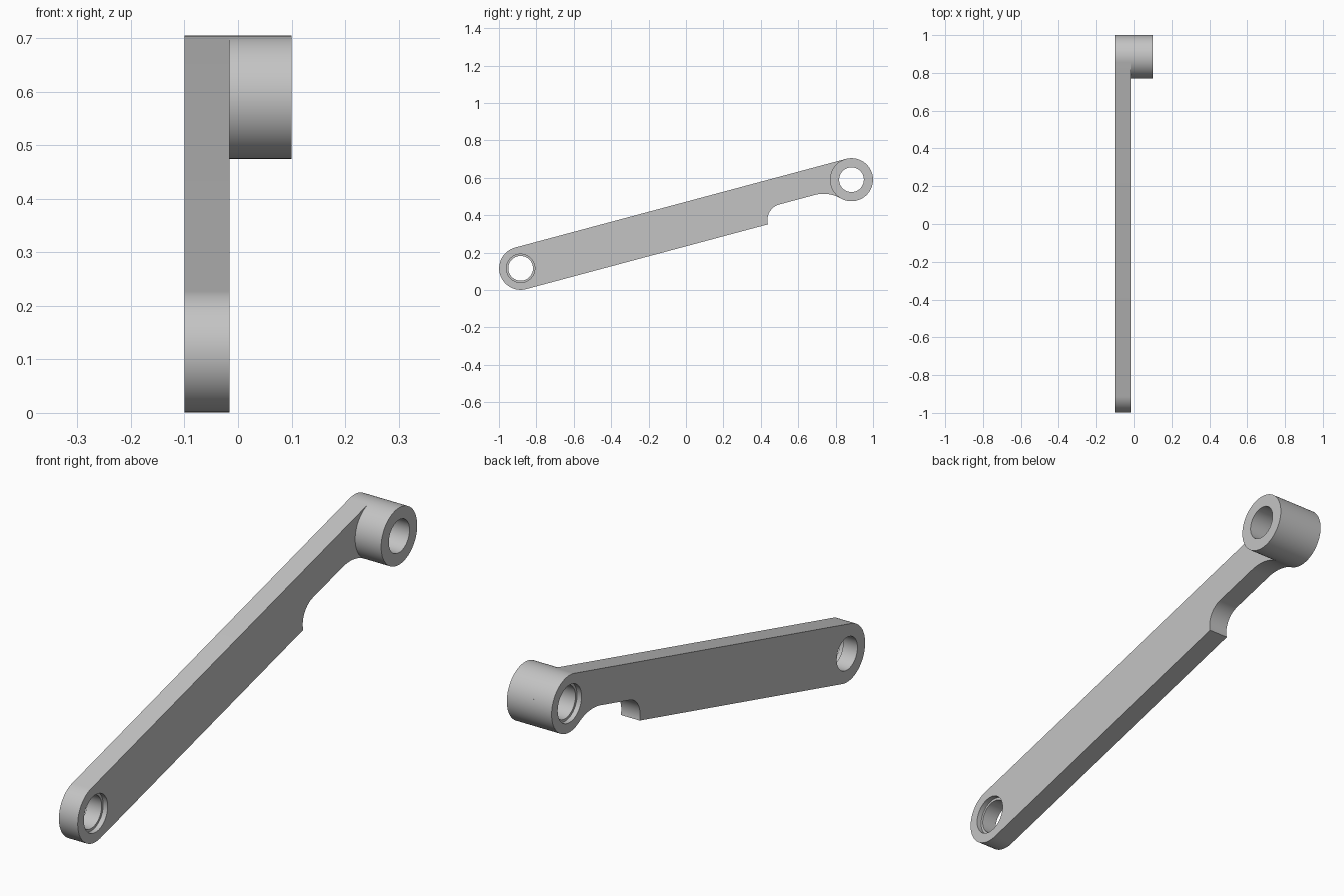
import bpy
import bmesh
from math import radians, pi, cos, sin
from mathutils import Matrix, Vector

cube = bpy.data.objects.get("Cube")
if cube:
    bpy.data.objects.remove(cube, do_unlink=True)

# Main sizes: u runs along the arm, v across it
LENGTH, RADIUS, TILT = 1.831, 0.115, radians(15)
BACK, FACE, BOSS_END = -0.10, -0.016, 0.10
BORE, RECESS, RECESS_DEPTH = 0.066, 0.076, 0.02
PIVOT = Vector((0, -0.884, 0.116))
PLACE = Matrix.Translation(PIVOT) @ Matrix.Rotation(TILT, 4, 'X')

grey = bpy.data.materials.new("plain grey")
grey.use_nodes = True
grey.diffuse_color = (0.55, 0.55, 0.55, 1)
grey.node_tree.nodes["Principled BSDF"].inputs["Base Color"].default_value = grey.diffuse_color


def arc(u, v, r, start, end, steps):
    """Points on an arc, angles in degrees."""
    angles = [radians(start + (end - start) * i / steps) for i in range(steps + 1)]
    return [(u + r * cos(a), v + r * sin(a)) for a in angles]


def prism(name, outline, x0, x1):
    """Extrude a (u, v) outline from x0 to x1 and put it in place."""
    bm = bmesh.new()
    face = bm.faces.new([bm.verts.new((x0, u, v)) for u, v in outline])
    new = bmesh.ops.extrude_face_region(bm, geom=[face])["geom"]
    bmesh.ops.translate(bm, vec=(x1 - x0, 0, 0),
                        verts=[g for g in new if isinstance(g, bmesh.types.BMVert)])
    bmesh.ops.recalc_face_normals(bm, faces=bm.faces)
    bm.transform(PLACE)
    mesh = bpy.data.meshes.new(name)
    bm.to_mesh(mesh)
    bm.free()
    mesh.materials.append(grey)
    obj = bpy.data.objects.new(name, mesh)
    bpy.context.collection.objects.link(obj)
    return obj


def disc(name, u, r, x0, x1):
    return prism(name, arc(u, 0, r, 0, 360, 96)[:-1], x0, x1)


def cut(obj, u, r, x0, x1):
    """Drill a round hole and discard the cutter."""
    cutter = disc("hole_cutter", u, r, x0, x1)
    cutter.hide_render = True
    mod = obj.modifiers.new("hole", 'BOOLEAN')
    mod.operation, mod.solver, mod.object = 'DIFFERENCE', 'EXACT', cutter
    bpy.context.view_layer.objects.active = obj
    bpy.ops.object.modifier_apply(modifier=mod.name)
    bpy.data.objects.remove(cutter, do_unlink=True)


# Arm: rounded ends, a quarter-round notch and a fillet into the upper eye
NECK, FILLET = -0.028, 0.184
notch = RADIUS + NECK
outline = (arc(0, 0, RADIUS, 90, 270, 48)
           + arc(1.425, -RADIUS, notch, 180, 90, 20)
           + arc(1.62, NECK - FILLET, FILLET, 90, 45, 20)
           + arc(LENGTH, 0, RADIUS, 226, 450, 60))
arm = prism("arm", outline, BACK, FACE)

# Boss standing out from the upper eye
boss = disc("upper_boss", LENGTH, RADIUS, FACE, BOSS_END)

# Bores, with a shallow recess on opposite sides of the two eyes
for u in (0, LENGTH):
    cut(arm, u, BORE, BACK - 0.1, FACE + 0.1)
cut(arm, 0, RECESS, FACE - RECESS_DEPTH, FACE + 0.1)
cut(arm, LENGTH, RECESS, BACK - 0.1, BACK + RECESS_DEPTH)
cut(boss, LENGTH, BORE, FACE - 0.1, BOSS_END + 0.1)

# Smooth round walls, crisp edges
bpy.ops.object.select_all(action='DESELECT')
for obj in (arm, boss):
    obj.select_set(True)
bpy.context.view_layer.objects.active = arm
bpy.ops.object.shade_smooth_by_angle(angle=radians(30))
